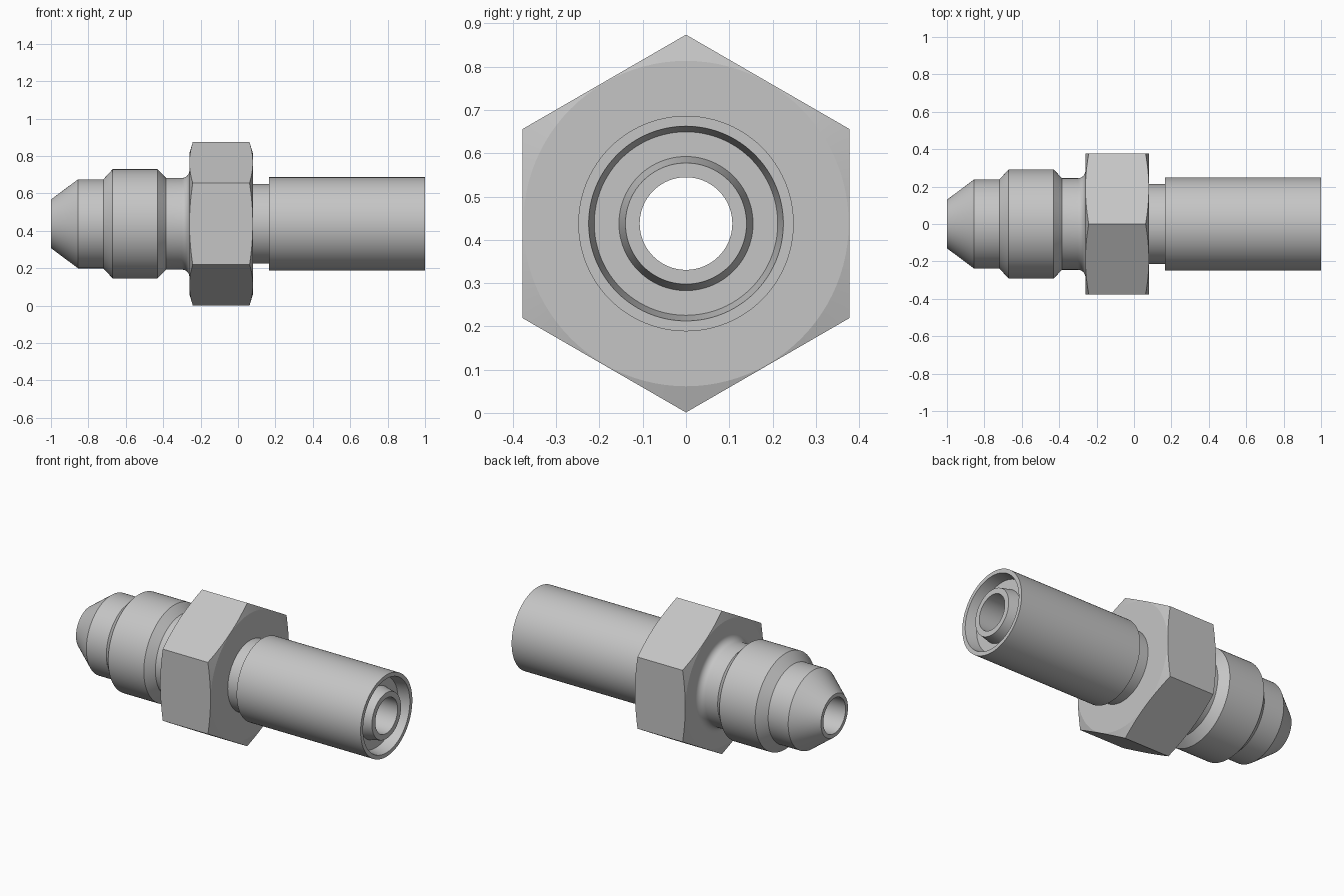
import bpy, bmesh, math

AXIS_Z = 0.4375     # height of the turning axis
BORE = 0.107
SEGMENTS = 96

cube = bpy.data.objects.get("Cube")
if cube:
    bpy.data.objects.remove(cube, do_unlink=True)

steel = bpy.data.materials.new("light grey steel")
steel.use_nodes = True
GREY = (0.56, 0.56, 0.56, 1)
steel.diffuse_color = GREY
steel.node_tree.nodes["Principled BSDF"].inputs["Base Color"].default_value = GREY


def turn(name, profile, smooth_angle):
    """Sweep a closed (x, radius) profile around the x axis; profile may vary with angle."""
    bm = bmesh.new()
    rings = []
    for i in range(SEGMENTS):
        a = math.tau * i / SEGMENTS
        points = profile(a) if callable(profile) else profile
        rings.append([bm.verts.new((x, r * math.sin(a), AXIS_Z + r * math.cos(a)))
                      for x, r in points])
    for i, ring in enumerate(rings):
        after = rings[(i + 1) % SEGMENTS]
        for j in range(len(ring)):
            k = (j + 1) % len(ring)
            bm.faces.new((ring[j], ring[k], after[k], after[j]))
    bmesh.ops.recalc_face_normals(bm, faces=bm.faces)
    mesh = bpy.data.meshes.new(name)
    bm.to_mesh(mesh)
    bm.free()
    mesh.materials.append(steel)
    obj = bpy.data.objects.new(name, mesh)
    bpy.context.collection.objects.link(obj)
    bpy.ops.object.select_all(action="DESELECT")
    obj.select_set(True)
    bpy.context.view_layer.objects.active = obj
    bpy.ops.object.shade_smooth_by_angle(angle=math.radians(smooth_angle))
    return obj


# Flared nose, collar and neck, with a fillet running into the nut
FILLET = 0.04
fillet = [(-0.30 + FILLET * math.sin(t), 0.285 - FILLET * math.cos(t))
          for t in (math.pi / 2 * i / 8 for i in range(9))]
nose = [(-1, BORE), (-1, 0.13), (-0.855, 0.238), (-0.72, 0.238), (-0.67, 0.292),
        (-0.43, 0.292), (-0.385, 0.245)] + fillet + [(-0.2, 0.285), (-0.2, BORE)]
turn("nose_and_collar", nose, 30)

# Hexagonal nut with conical corner chamfers
X0, X1 = -0.26, 0.08
APOTHEM, FACE_RADIUS, CHAMFER_SLOPE = 0.378, 0.376, 0.3


def hex_profile(a):
    sector = math.pi / 3
    r = APOTHEM / math.cos(a % sector - sector / 2)
    depth = (r - FACE_RADIUS) * CHAMFER_SLOPE
    return [(X0, BORE), (X0, FACE_RADIUS), (X0 + depth, r),
            (X1 - depth, r), (X1, FACE_RADIUS), (X1, BORE)]


turn("hex_nut", hex_profile, 10)

# Neck behind the nut
turn("rear_neck", [(0.05, BORE), (0.05, 0.213), (0.2, 0.213), (0.2, BORE)], 30)

# Outer sleeve and inner tube, separated by an annular groove at the end
FLOOR = 0.93
turn("outer_sleeve", [(0.165, BORE), (0.165, 0.249), (1, 0.249), (1, 0.225),
                      (FLOOR, 0.212), (FLOOR, 0.155), (1, 0.14), (1, BORE)], 30)
